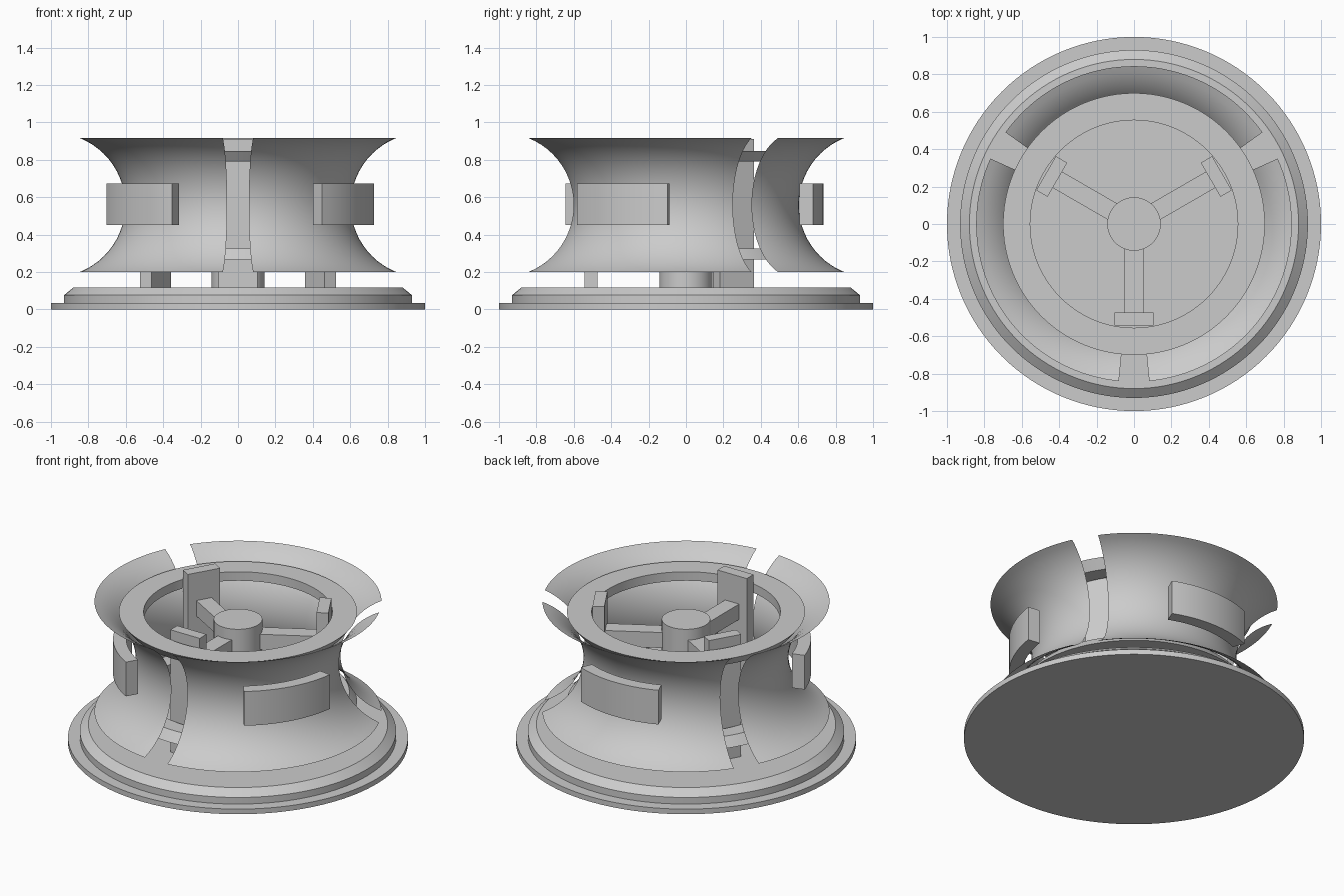
import bpy, bmesh
from math import sin, cos, radians, sqrt, asin

if "Cube" in bpy.data.objects:
    bpy.data.objects.remove(bpy.data.objects["Cube"])

MID = 0.558  # height of the waist


def finish(name, bm, angle=30, closed=True):
    if closed:
        bmesh.ops.recalc_face_normals(bm, faces=bm.faces)
    me = bpy.data.meshes.new(name)
    bm.to_mesh(me)
    bm.free()
    ob = bpy.data.objects.new(name, me)
    bpy.context.collection.objects.link(ob)
    bpy.context.view_layer.objects.active = ob
    ob.select_set(True)
    bpy.ops.object.shade_smooth_by_angle(angle=radians(angle))
    ob.select_set(False)
    return ob


def sweep(name, profile, a0=0, a1=360, steps=96, loop=False, caps=False):
    """Turn an (r, z) profile about z from angle a0 to a1."""
    bm = bmesh.new()
    full = a1 - a0 == 360
    rows = []
    for i in range(steps if full else steps + 1):
        a = radians(a0 + (a1 - a0) * i / steps)
        rows.append([bm.verts.new((r * cos(a), r * sin(a), z)) for r, z in profile])
    n = len(profile)
    for i in range(steps):
        p, q = rows[i], rows[(i + 1) % len(rows)]
        for j in range(n if loop else n - 1):
            k = (j + 1) % n
            bm.faces.new((p[j], q[j], q[k], p[k]))
    if full and not loop:  # lids for solid turned parts
        bm.faces.new([r[0] for r in rows])
        bm.faces.new([r[-1] for r in rows])
    if caps:
        bm.faces.new(rows[0])
        bm.faces.new(rows[-1])
    return finish(name, bm, closed=full or caps)


def radial_box(name, angle, r0, r1, width, z0, z1):
    a = radians(angle)
    bm = bmesh.new()
    bmesh.ops.create_cube(bm, size=1)
    for v in bm.verts:
        r = r0 + (v.co.x + 0.5) * (r1 - r0)
        t = v.co.y * width
        v.co = (r * cos(a) - t * sin(a), r * sin(a) + t * cos(a),
                z0 + (v.co.z + 0.5) * (z1 - z0))
    return finish(name, bm)


# Stepped base with a chamfered top
sweep("base", [(1, 0), (1, 0.033), (0.93, 0.033), (0.93, 0.076), (0.88, 0.117)], steps=128)

# Central hub
sweep("hub", [(0.143, 0.117), (0.143, 0.80)], steps=48)

# Two support rings, mirrored about the waist, with tapered outer walls
for label, s in (("upper", 1), ("lower", -1)):
    sweep(label + "_ring", [(0.555, MID + s * 0.232), (0.655, MID + s * 0.232),
                            (0.70, MID + s * 0.29), (0.555, MID + s * 0.29)], loop=True)

# Thin waisted shell panels with three narrow gaps
R = 0.385
top = asin(0.357 / R)
arc = []
for i in range(25):
    t = top * (i / 12 - 1)
    arc.append((0.603 + R * (1 - cos(t)), MID + R * sin(t)))
for i in range(3):
    c = 90 + 120 * i
    sweep(f"shell_panel_{i + 1}", arc, c - 54.5, c + 54.5, steps=40)

# Posts and the spokes joining them to the hub
for i in range(3):
    a = 30 + 120 * i
    radial_box(f"post_{i + 1}", a, 0.473, 0.543, 0.21, 0.117, 0.91)
    radial_box(f"spoke_{i + 1}", a, 0.12, 0.473, 0.10, 0.63, 0.73)

# Curved pads standing just off the panels
pad = [(0.657, 0.45), (0.735, 0.45), (0.735, 0.672), (0.657, 0.672)]
for i, c in enumerate((90, 219, 330)):
    sweep(f"pad_{i + 1}", pad, c - 22.3, c + 22.3, steps=16, loop=True, caps=True)
